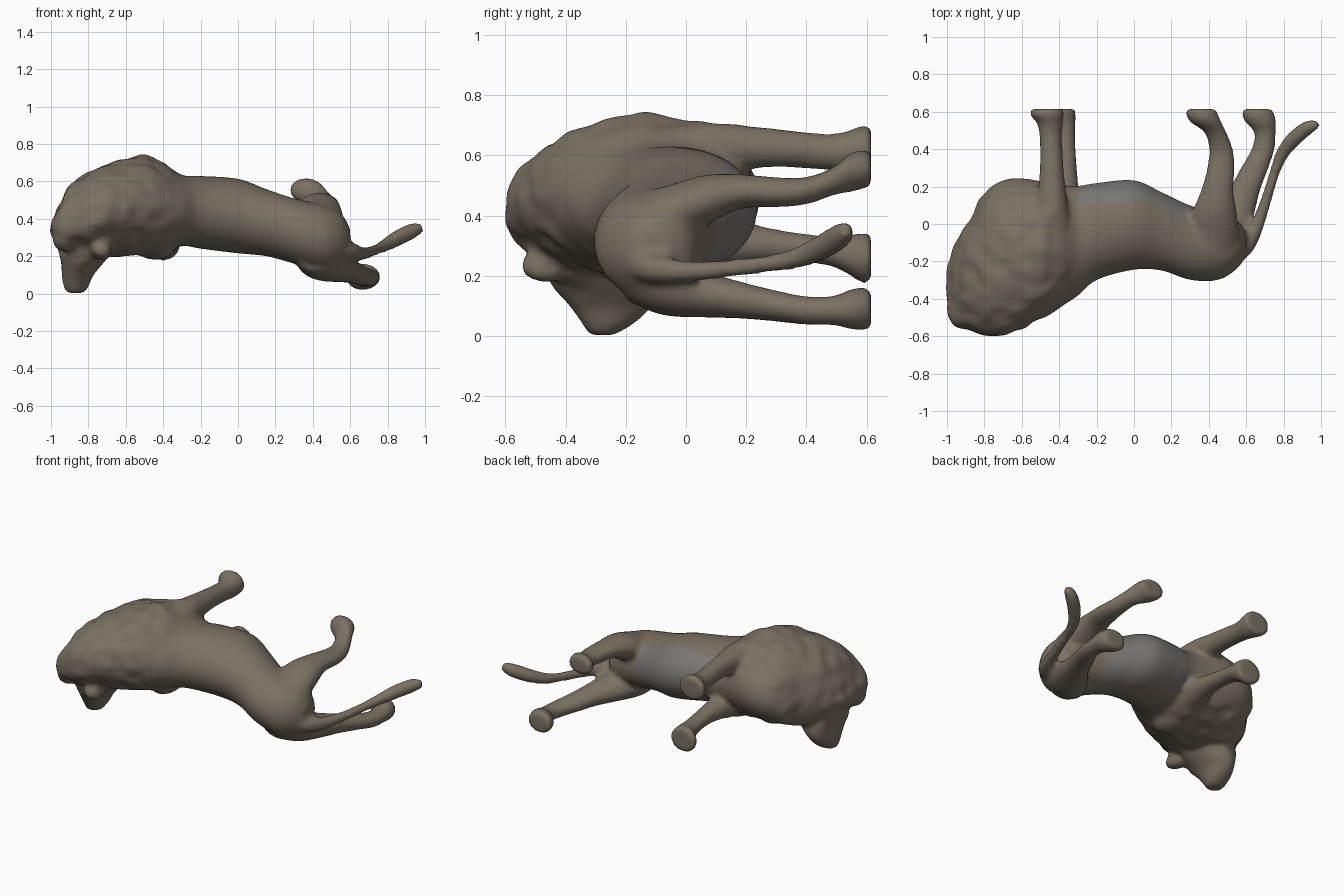
import bpy, bmesh, math
from mathutils import Vector, noise

bm = bmesh.new()


def spline(keys, steps=5):
    """Catmull-Rom through (x, y, z, r1, r2) keys."""
    k = [Vector(p) for p in keys]
    k = [k[0] * 2 - k[1]] + k + [k[-1] * 2 - k[-2]]
    out = []
    for i in range(1, len(k) - 2):
        a, b, c, d = k[i - 1:i + 3]
        for s in range(steps):
            t = s / steps
            out.append(0.5 * (2 * b + (c - a) * t + (2 * a - 5 * b + 4 * c - d) * t * t
                              + (3 * b - a - 3 * c + d) * t ** 3))
    return out + [k[-2]]


def loft(keys, axis=None, ref=(0, 0, 1), sides=28):
    """Closed tube of elliptical rings; r2 lies roughly along ref."""
    pts = spline(keys)
    pos = [Vector(p[:3]) for p in pts]
    rings = []
    for i, p in enumerate(pts):
        t = Vector(axis) if axis else pos[min(i + 1, len(pos) - 1)] - pos[max(i - 1, 0)]
        t.normalize()
        u = t.cross(Vector(ref)).normalized()
        v = u.cross(t)
        rings.append([bm.verts.new(pos[i] + u * max(p[3], .01) * math.cos(a) + v * max(p[4], .01) * math.sin(a))
                      for a in (2 * math.pi * j / sides for j in range(sides))])
    for r, q in zip(rings, rings[1:]):
        for j in range(sides):
            n = (j + 1) % sides
            bm.faces.new((r[j], r[n], q[n], q[j]))
    bm.faces.new(rings[0][::-1])
    bm.faces.new(rings[-1])


# Torso and mane, head end to rump: x, y, z, half height in y, half width in z
loft([(-1.0, -.37, .36, .13, .03), (-.96, -.33, .37, .22, .11), (-.9, -.29, .39, .28, .185),
      (-.8, -.22, .42, .385, .23), (-.7, -.18, .445, .415, .25), (-.6, -.155, .46, .4, .26),
      (-.5, -.14, .47, .37, .265), (-.4, -.12, .46, .33, .24), (-.3, -.09, .445, .295, .19),
      (-.2, -.04, .435, .26, .195), (0, -.005, .415, .24, .2), (.15, -.04, .38, .21, .18),
      (.3, -.1, .335, .2, .175), (.45, -.12, .3, .18, .175), (.55, -.11, .29, .13, .14),
      (.6, -.11, .28, .06, .07)], axis=(1, 0, 0))

# Head turned sideways: half width in x, half height in y
loft([(-.81, -.28, .36, .17, .22), (-.82, -.28, .22, .14, .19), (-.84, -.26, .15, .105, .17),
      (-.86, -.25, .09, .082, .13), (-.865, -.26, .04, .068, .085), (-.87, -.28, .003, .048, .04)],
     axis=(0, 0, -1), ref=(0, 1, 0))

# Upper front leg
loft([(-.45, -.15, .59, .12, .09), (-.45, .0, .615, .11, .1), (-.44, .15, .625, .08, .078),
      (-.44, .3, .625, .064, .064), (-.445, .46, .612, .06, .06), (-.45, .54, .612, .07, .07),
      (-.465, .58, .62, .09, .08), (-.465, .615, .62, .09, .076)], axis=(0, 1, 0))
# Lower front leg
loft([(-.42, -.15, .33, .12, .12), (-.41, .0, .31, .11, .11), (-.38, .15, .31, .085, .08),
      (-.365, .3, .3, .06, .055), (-.37, .46, .285, .056, .048), (-.38, .54, .27, .068, .065),
      (-.4, .58, .26, .088, .083), (-.4, .615, .26, .088, .08)], axis=(0, 1, 0))
# Upper hind leg
loft([(.4, -.2, .38, .11, .08), (.42, -.08, .4, .14, .095), (.43, .06, .45, .12, .085),
      (.445, .18, .48, .087, .058), (.465, .3, .478, .075, .05), (.465, .4, .483, .064, .046),
      (.435, .49, .515, .06, .048), (.38, .55, .545, .085, .066), (.36, .6, .555, .085, .062),
      (.36, .615, .555, .075, .055)], axis=(0, 1, 0))
# Lower hind leg
loft([(.42, -.2, .2, .11, .08), (.46, -.08, .17, .14, .1), (.53, .06, .14, .115, .078),
      (.59, .18, .12, .085, .062), (.645, .3, .1, .075, .052), (.69, .4, .085, .062, .048),
      (.70, .49, .085, .058, .049), (.675, .55, .09, .085, .068), (.66, .6, .09, .085, .07),
      (.66, .615, .09, .075, .06)], axis=(0, 1, 0))
# Tail with tuft
loft([(.52, -.17, .25, .06, .06), (.6, -.11, .225, .05, .05), (.66, .0, .215, .037, .036),
      (.71, .14, .225, .029, .03), (.75, .27, .24, .028, .029), (.79, .37, .26, .035, .035),
      (.85, .45, .295, .042, .042), (.93, .515, .335, .038, .042), (.985, .535, .355, .022, .026)])

# Ears and shoulder muscle
for c, s in (((-.73, -.47, .235), (.06, .07, .06)), ((-.93, -.46, .29), (.06, .07, .06)),
             ((-.43, -.13, .27), (.1, .16, .09))):
    b = bmesh.ops.create_icosphere(bm, subdivisions=3, radius=1)
    for v in b["verts"]:
        v.co = Vector((v.co.x * s[0], v.co.y * s[1], v.co.z * s[2])) + Vector(c)

bmesh.ops.recalc_face_normals(bm, faces=bm.faces)
mesh = bpy.data.meshes.new("big_cat")
bm.to_mesh(mesh)
bm.free()
cat = bpy.data.objects.new("big_cat", mesh)
bpy.context.collection.objects.link(cat)

# Fuse the parts into one skin
rem = cat.modifiers.new("fuse", 'REMESH')
rem.mode = 'VOXEL'
rem.voxel_size = .016
smo = cat.modifiers.new("soften", 'SMOOTH')
smo.factor, smo.iterations = .5, 5
dg = bpy.context.evaluated_depsgraph_get()
skin = bpy.data.meshes.new_from_object(cat.evaluated_get(dg))
cat.modifiers.clear()
cat.data = skin

# Lumpy fur on the mane
moved = []
for v in skin.vertices:
    co = v.co.copy()
    w = min(max((-.3 - co.x) / .15, 0), 1) * min(max((.22 - co.y) / .1, 0), 1)
    w *= min(max((co.z - .1) / .1, 0), 1)
    moved.extend(co + v.normal * (w * .014 * noise.noise(co * 11)))
belly = [int(-.3 < p.center.x < .3 and p.normal.y > .45 and p.center.y > .03) for p in skin.polygons]
skin.vertices.foreach_set("co", moved)

# Brown coat with a grey belly
for name, col in (("coat", (.2, .165, .125, 1)), ("belly", (.19, .18, .17, 1))):
    m = bpy.data.materials.new(name)
    m.diffuse_color = col
    skin.materials.append(m)
skin.polygons.foreach_set("material_index", belly)
skin.polygons.foreach_set("use_smooth", [True] * len(skin.polygons))
skin.update()
